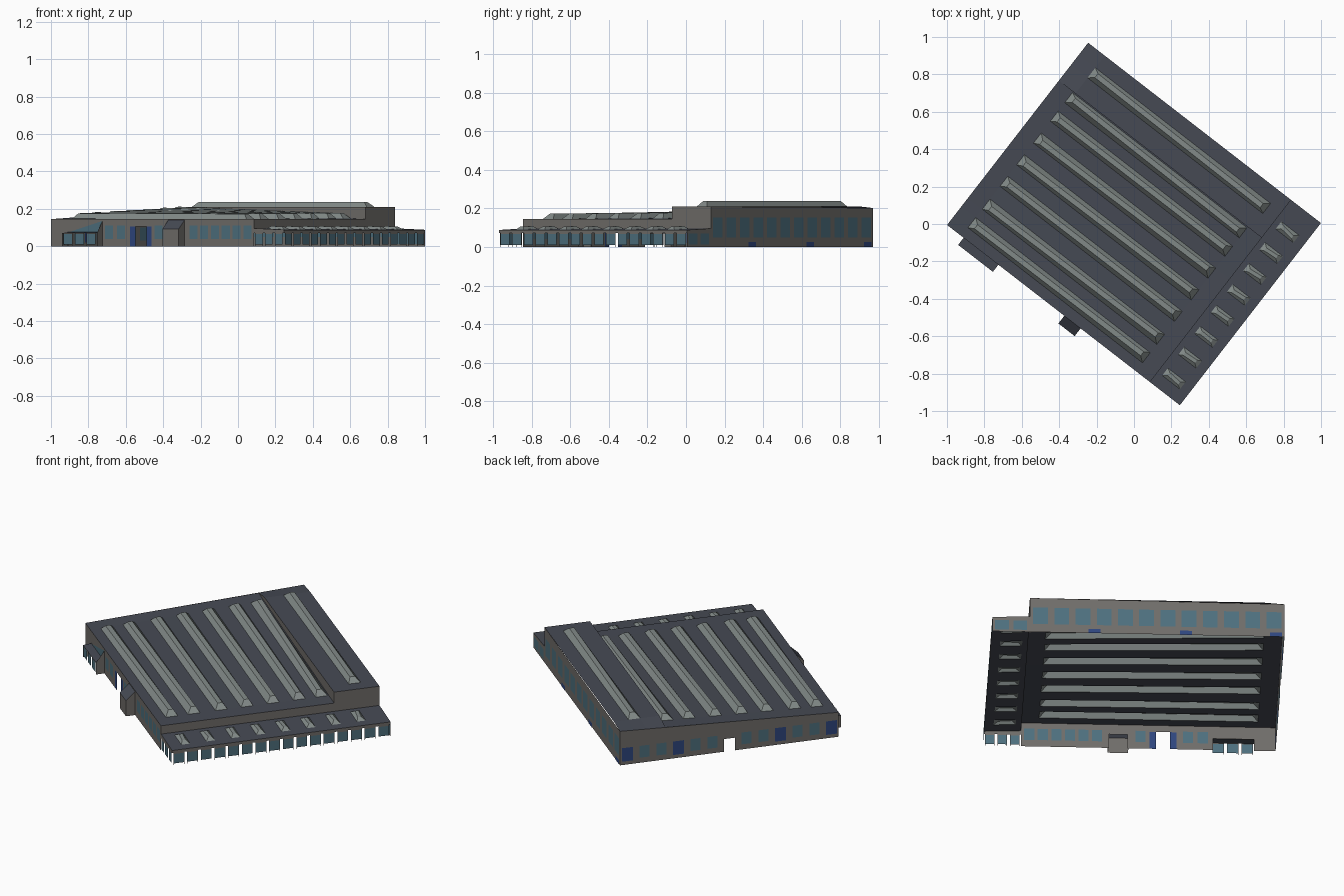
import bpy, bmesh, math, random

if "Cube" in bpy.data.objects:
    bpy.data.objects.remove(bpy.data.objects["Cube"])

random.seed(4)
ANG = math.radians(-37.75)          # the whole building is turned on its plot
CA, SA = math.cos(ANG), math.sin(ANG)
U, V = 0.787, 0.616                 # half length and half width
UA, VH = 0.585, 0.36                # start of low annex, start of raised bay
WALL, ROOF, SKY, GLASS, DOOR = range(5)
GAP = -1


def srgb(r, g, b):
    return tuple((c / 255 / 12.92) if c < 11 else ((c / 255 + .055) / 1.055) ** 2.4
                 for c in (r, g, b)) + (1,)


MATS = []
for name, col in (("grey_wall", (112, 109, 106)), ("slate_roof", (70, 74, 84)),
                  ("skylight_grey", (130, 138, 136)), ("teal_glass", (78, 112, 126)),
                  ("blue_door", (46, 70, 126))):
    m = bpy.data.materials.new(name)
    m.diffuse_color = srgb(*col)
    m.use_nodes = True
    m.node_tree.nodes["Principled BSDF"].inputs["Base Color"].default_value = m.diffuse_color
    MATS.append(m)


def build(name, faces):
    """faces: list of (material, [(u, v, z), ...]) in building coordinates"""
    bm = bmesh.new()
    for mat, pts in faces:
        f = bm.faces.new([bm.verts.new((u * CA - v * SA, u * SA + v * CA, z)) for u, v, z in pts])
        f.material_index = mat
    bmesh.ops.remove_doubles(bm, verts=bm.verts, dist=1e-5)
    me = bpy.data.meshes.new(name)
    bm.to_mesh(me)
    bm.free()
    for m in MATS:
        me.materials.append(m)
    ob = bpy.data.objects.new(name, me)
    bpy.context.collection.objects.link(ob)


def wall(name, p0, p1, t0, t1, items=()):
    """Sheet wall p0->p1; items: (centre, width, [(top z, material), ...]) along it"""
    L = math.dist(p0, p1)

    def at(s, z):
        k = s / L
        return (p0[0] + (p1[0] - p0[0]) * k, p0[1] + (p1[1] - p0[1]) * k, z)

    def top(s):
        return t0 + (t1 - t0) * s / L

    cols, s = [], 0.0
    for c, w, bands in sorted(items, key=lambda i: i[0]):
        a, b = max(c - w / 2, s), min(c + w / 2, L)
        if a > s + 1e-4:
            cols.append((s, a, []))
        cols.append((a, b, bands))
        s = b
    if s < L - 1e-4:
        cols.append((s, L, []))
    faces = []
    for a, b, bands in cols:
        z = 0.0
        for zt, mat in bands:
            if mat != GAP:
                faces.append((mat, [at(a, z), at(b, z), at(b, zt), at(a, zt)]))
            z = zt
        faces.append((WALL, [at(a, z), at(b, z), at(b, top(b)), at(a, top(a))]))
    build(name, faces)


def roof(name, u0, u1, v0, v1, zf, s0, s1, centres, width, h):
    """Roof sheet with hipped, hollow skylights over cut openings"""
    rows = [(v0, False)]
    for c in sorted(centres):
        rows += [(c - width / 2, True), (c + width / 2, False)]
    rows.append((v1, False))
    us = [u0, s0, s1, u1]
    faces, sky = [], []
    for (a, hole), (b, _) in zip(rows, rows[1:]):
        for i in range(3):
            c, d = us[i], us[i + 1]
            q = [(c, a), (d, a), (d, b), (c, b)]
            if not (hole and i == 1):
                faces.append((ROOF, [(u, v, zf(u, v)) for u, v in q]))
                continue
            e, r = width * .45, width * .3
            sh = random.uniform(-.1, .1) * width
            base = [(u, v, zf(u, v)) for u, v in q]
            lid = [(u, v, zf(u, v) + h) for u, v in
                   ((c + e, a + r + sh), (d - e, a + r - sh), (d - e, b - r - sh), (c + e, b - r + sh))]
            sky.append((SKY, lid))
            for k in range(4):
                n = (k + 1) % 4
                sky.append((SKY, [base[k], base[n], lid[n], lid[k]]))
    build(name, faces)
    build(name.replace("roof", "skylights"), sky)


# roof heights
def hall_z(u, v):
    k = (UA - u) / (UA + U)
    return .145 + .055 * k * (v + V) / (2 * V)


def bay_z(u, v):
    edge = .19 + .012 * (v - VH) / (V - VH)
    return min(.21, edge + (.21 - edge) * (u + U) / .11)


def annex_z(u, v):
    return .096 - .008 * (u - UA) / (U - UA)


roof("hall_roof", -U, UA, -V, VH, hall_z, -.69, .49,
     [-.525, -.4, -.245, -.1, .047, .195, .32], .068, .028)
roof("raised_bay_roof", -U, UA, VH, V, bay_z, -.675, .51, [.5], .068, .027)
roof("annex_roof", UA, U, -V, V, annex_z, .615, .735,
     [-.523 + .1415 * i for i in range(8)], .05, .014)

# step between the hall roof and the raised bay
build("bay_step", [(WALL, [(-U, VH, hall_z(-U, VH)), (UA, VH, .145), (UA, VH, .21),
                           (-.677, VH, .21), (-U, VH, .19)])])

# long front wall: windows and an open doorway between two blue doors
def pane(c, w, z0, z1, mat=GLASS):
    return (c, w, [(z0, WALL), (z1, mat)])


front = [pane(u + U, .055, .04, .11) for u in (-.395, -.315, -.06)]
front += [pane(.175 + .073 * i + U, .055, .04, .11) for i in range(6)]
front += [(u + U, .035, [(.105, DOOR)]) for u in (-.235, -.125)]
front.append((-.18 + U, .075, [(.105, GAP)]))
front.append((-.56 + U, .22, [(.07, GAP)]))
front.append((.061 + U, .1, [(.085, GAP)]))
wall("front_wall", (-U, -V), (UA, -V), .145, .145, front)

# back wall of the raised bay: tall windows, low blue panels
L = U + UA
back = [(L * (i + .5) / 12, .08, [(.05, WALL), (.152, GLASS)]) for i in range(12)]
wall("back_wall", (UA, V), (-U, V), .21, .202, back)
for i, u in enumerate((.237, -.255, -.74)):
    build("back_low_door_%d" % i, [(DOOR, [(u + .032, V + .002, 0), (u - .032, V + .002, 0),
                                           (u - .032, V + .002, .025), (u + .032, V + .002, .025)])])

# left end wall: doors, windows and a central opening
left = []
for i in range(13):
    c = .042 + .0958 * i
    if i == 6:
        left.append((c, .06, [(.075, GAP)]))
    elif i in (0, 3, 9, 12):
        left.append(pane(c, .062, .02, .1, DOOR))
    else:
        left.append(pane(c, .058, .03, .1))
wall("left_end_wall", (-U, V), (-U, -V), .202, .145, left)

# upper right end walls standing above the annex
for name, a, b, t in (("hall_end_wall", -V, VH, .145), ("bay_end_wall", VH, V, .21)):
    wall(name, (UA, a), (UA, b), t, t, [((b - a) / 2, b - a, [(.085, GAP)])])

# annex window bands hanging with gaps between the panels
def band(n, length):
    p = length / n
    out = [(p * (i + .5), p - .02, [(.01, GAP), (.066, GLASS)]) for i in range(n)]
    for i in range(n + 1):
        a, b = max(0, p * i - .008), min(length, p * i + .008)
        out.append(((a + b) / 2, b - a, [(.072, GAP)]))
    return out


wall("annex_right_windows", (U, -V), (U, V), .088, .088, band(16, 2 * V))
wall("annex_front_windows", (UA, -V), (U, -V), .096, .088, band(3, U - UA))
wall("annex_back_wall", (U, V), (UA, V), .088, .096,
     [pane(c, .075, .012, .07) for c in (.052, .15)])

# bay window on the front wall, with a slate lid and a sloping pane above
a, b, f = -.675, -.44, -.664
wall("bay_window_front", (a, f), (b, f), .07, .07, band(3, b - a))
wall("bay_window_left", (a, -V), (a, f), .07, .07)
build("bay_window_right", [(WALL, [(b, f, 0), (b, -V, 0), (b, -V, .135), (b, f, .07)])])
build("bay_window_lid", [(ROOF, [(a, f, .07), (b, f, .07), (b, -V, .075), (a, -V, .075)])])
build("sloping_pane", [(GLASS, [(a + .01, -V - .002, .075), (b, -V - .002, .075),
                                (b, -V - .002, .135)])])

# entrance porch with a sloped top
a, b, f = .006, .116, -.668
build("entrance_porch", [
    (WALL, [(a, f, 0), (b, f, 0), (b, f, .092), (a, f, .092)]),
    (WALL, [(a, -V, 0), (a, f, 0), (a, f, .092), (a, -V, .14)]),
    (WALL, [(b, f, 0), (b, -V, 0), (b, -V, .14), (b, f, .092)]),
    (ROOF, [(a, f, .092), (b, f, .092), (b, -V, .14), (a, -V, .14)])])
